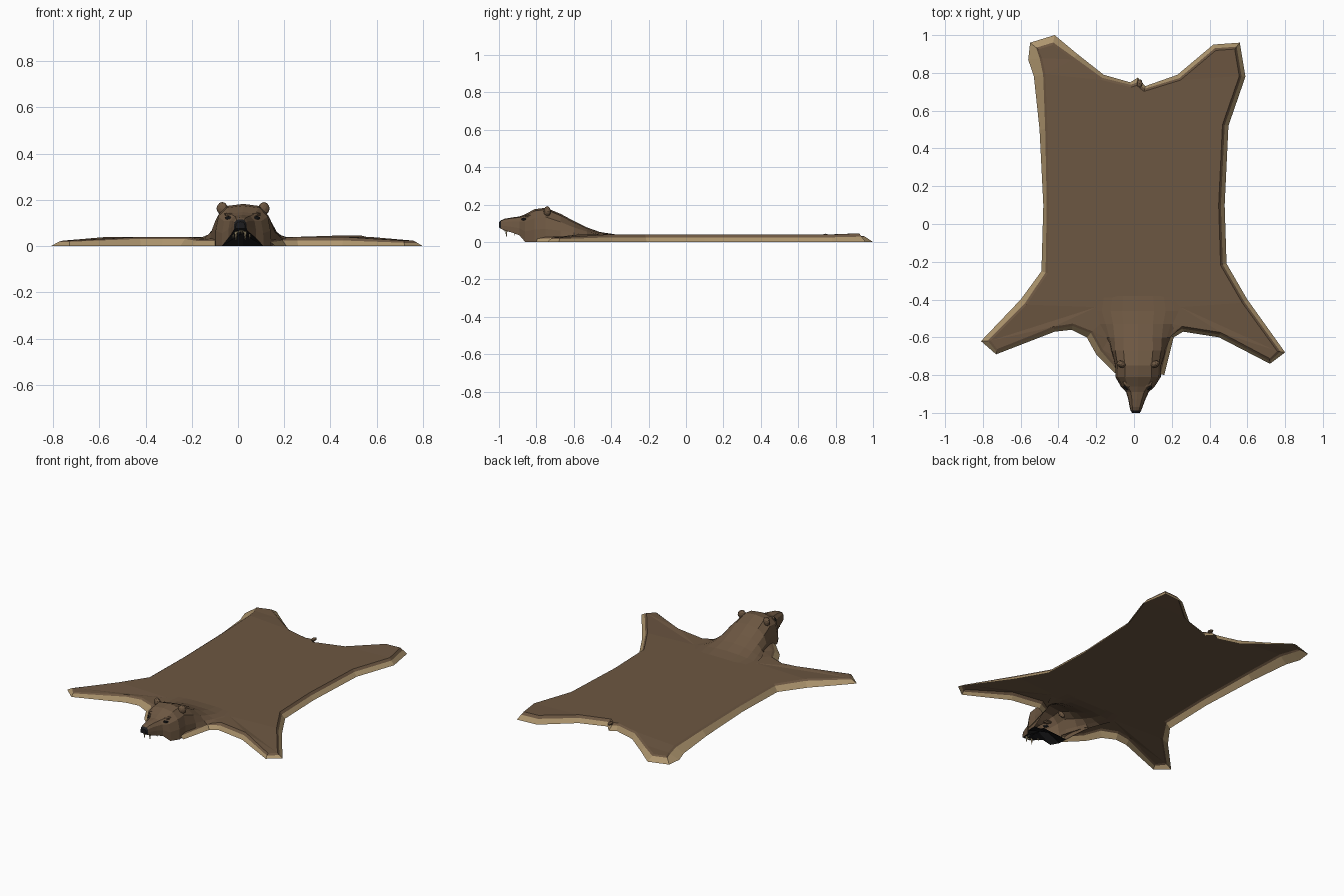
import bpy, bmesh, math
from mathutils import Vector, Matrix
from mathutils.geometry import tessellate_polygon

if "Cube" in bpy.data.objects:
    bpy.data.objects.remove(bpy.data.objects["Cube"])


def material(name, rgb):
    m = bpy.data.materials.new(name)
    m.diffuse_color = (*rgb, 1)
    m.use_nodes = True
    m.node_tree.nodes["Principled BSDF"].inputs["Base Color"].default_value = m.diffuse_color
    return m


BROWN = material("brown fur", (0.152, 0.095, 0.054))
TAN = material("tan border", (0.42, 0.30, 0.155))
BLACK = material("black", (0.012, 0.012, 0.013))
CREAM = material("cream teeth", (0.62, 0.50, 0.28))


def finish(name, bm, *mats, recalc=True):
    if recalc:
        bmesh.ops.recalc_face_normals(bm, faces=bm.faces)
    me = bpy.data.meshes.new(name)
    bm.to_mesh(me)
    bm.free()
    for m in mats:
        me.materials.append(m)
    ob = bpy.data.objects.new(name, me)
    bpy.context.collection.objects.link(ob)
    return ob


# Hide, an open shell: outline on the floor (x, y, border width),
# running anticlockwise from the right of the neck to its left
outline = [
    (0.16, -0.80, .02), (0.21, -0.60, .02), (0.26, -0.57, .015),
    (0.45, -0.60, .015), (0.72, -0.74, .012), (0.80, -0.68, .018), (0.60, -0.40, .02),
    (0.49, -0.21, .02), (0.48, 0.1, .02), (0.50, 0.52, .02), (0.59, 0.78, .02),
    (0.56, 0.96, .02), (0.42, 0.95, .02), (0.23, 0.79, .02), (0.06, 0.73, .012),
    (0.02, 0.775, .02), (-0.02, 0.75, .012), (-0.16, 0.79, .018), (-0.30, 0.90, .025),
    (-0.42, 1.0, .035), (-0.55, 0.96, .035), (-0.56, 0.87, .06), (-0.53, 0.78, .05),
    (-0.50, 0.5, .03), (-0.48, 0.1, .018), (-0.49, -0.25, .022), (-0.60, -0.40, .03),
    (-0.81, -0.62, .025), (-0.73, -0.69, .012), (-0.42, -0.57, .015), (-0.33, -0.56, .02),
    (-0.25, -0.60, .03), (-0.20, -0.69, .03), (-0.10, -0.79, .02),
]
# Notch in the hide where the neck rises
notch = [(-.105, -.70), (-.135, -.61), (-.18, -.53), (-.20, -.44), (-.16, -.39),
         (.20, -.39), (.245, -.44), (.205, -.53), (.178, -.61), (.150, -.70)]


def top_height(x, y):
    if abs(x) > 0.65:
        return 0.024
    if y > 0.85:
        return 0.032 if x < 0 else 0.046
    if y < -0.65 and abs(x) < 0.25:
        return 0.028
    return 0.040


bm = bmesh.new()
lower, middle, upper = [], [], []
n = len(outline)
for i, (x, y, w) in enumerate(outline):
    p = Vector((x, y))
    a = (p - Vector(outline[max(i - 1, 0)][:2])).normalized()
    b = (Vector(outline[min(i + 1, n - 1)][:2]) - p).normalized()
    a, b = (a if i else b), (b if i < n - 1 else a)
    na, nb = Vector((-a.y, a.x)), Vector((-b.y, b.x))
    m = (na + nb).normalized()
    m *= min(1.4, 1 / max(0.3, m.dot(nb)))
    q, r = p + m * w, p + m * (w + .012)
    z = top_height(x, y)
    lower.append(bm.verts.new((x, y, 0)))
    middle.append(bm.verts.new((q.x, q.y, z * (.8 if x < 0 else .62))))
    upper.append(bm.verts.new((r.x, r.y, z)))
for i in range(n - 1):
    j = i + 1
    bm.faces.new((lower[i], lower[j], middle[j], middle[i])).material_index = 1
    bm.faces.new((middle[i], middle[j], upper[j], upper[i]))
loop = upper + [bm.verts.new((x, y, .034 if y < -.6 else .040)) for x, y in notch]
for tri in tessellate_polygon([[Vector((v.co.x, v.co.y, 0)) for v in loop]]):
    f = bm.faces.new([loop[t] for t in tri])
    f.normal_update()
    if f.normal.z < 0:
        f.normal_flip()
finish("rug_hide", bm, BROWN, TAN, recalc=False)

# Neck, head and snout: hollow arches lofted along y
# (y, centre x, half width, top z, bottom z, mouth roof lift, bell blend)
sections = [
    (-0.38, .022, .22, .041, .038, 0, 1), (-0.46, .022, .235, .053, .036, 0, 1),
    (-0.53, .022, .205, .078, .034, 0, .9), (-0.60, .022, .172, .112, .030, 0, .6),
    (-0.67, .022, .145, .150, .015, 0, .2),
    (-0.75, .022, .122, .183, 0, 0, 0), (-0.81, .022, .120, .175, 0, .06, 0),
    (-0.86, .020, .090, .148, 0, .055, 0), (-0.89, .018, .060, .136, .035, .025, 0),
    (-0.93, .015, .045, .131, .050, .015, 0), (-0.97, .011, .034, .124, .062, .005, 0),
    (-0.988, .010, .028, .116, .070, 0, 0), (-1.0, .010, .020, .106, .077, 0, 0),
]
dome = [(1, 0), (.99, .38), (.89, .73), (.58, .95), (0, 1)]
bell = [(1, 0), (.82, .14), (.62, .48), (.36, .85), (0, 1)]
bm = bmesh.new()
rings = []
for y, cx, hw, zt, zb, lift, t in sections:
    half = [(d[0] + (e[0] - d[0]) * t, d[1] + (e[1] - d[1]) * t) for d, e in zip(dome, bell)]
    arch = half + [(-u, v) for u, v in half[-2::-1]]
    ring = [bm.verts.new((cx + u * hw, y, zb + v * (zt - zb))) for u, v in arch]
    ring.append(bm.verts.new((cx, y, zb + lift)))
    rings.append(ring)
k = len(rings[0])
for s in range(len(rings) - 1):
    for i in range(k):
        under = i >= k - 2
        if under and sections[s][0] > -0.74:
            continue
        j = (i + 1) % k
        f = bm.faces.new((rings[s][i], rings[s + 1][i], rings[s + 1][j], rings[s][j]))
        f.material_index = 1 if under or sections[s][0] < -0.98 else 0
bm.faces.new(rings[-1]).material_index = 1
bmesh.ops.delete(bm, geom=[v for v in bm.verts if not v.link_faces], context='VERTS')
finish("head", bm, BROWN, BLACK)


def blob(name, loc, scale, mat, rot_z=0, sub=2):
    bm = bmesh.new()
    bmesh.ops.create_icosphere(bm, subdivisions=sub, radius=1)
    bm.transform(Matrix.Translation(loc) @ Matrix.Rotation(rot_z, 4, 'Z')
                 @ Matrix.Diagonal((*scale, 1)))
    return finish(name, bm, mat)


def fang(name, x, y, z_top, length, r):
    bm = bmesh.new()
    bmesh.ops.create_cone(bm, cap_ends=True, segments=5, radius1=r, radius2=0.001, depth=length)
    bm.transform(Matrix.Translation((x, y, z_top - length / 2)) @ Matrix.Rotation(math.pi, 4, 'X'))
    return finish(name, bm, CREAM)


# Paired ears, eyes, brows and fangs
for side, s in (("left", -1), ("right", 1)):
    blob(f"{side}_ear", (.022 + s * .090, -0.742, .163), (.026, .018, .028), BROWN, s * .4)
    blob(f"{side}_eye", (.020 + s * .062, -0.868, .122), (.019, .008, .009), BLACK, s * .7, 1)
    blob(f"{side}_brow", (.020 + s * .056, -0.846, .138), (.028, .018, .010), BROWN, s * .6, 1)
    fang(f"{side}_front_fang", .011 + s * .020, -0.96, .068, .042, .008)
    fang(f"{side}_back_fang", .015 + s * .036, -0.915, .058, .024, .006)

# Small front teeth
for i in range(4):
    fang(f"front_tooth_{i + 1}", .011 + (i - 1.5) * .007, -0.972, .070, .015, .004)

# Stub of a tail
blob("tail", (.03, 0.745, .034), (.016, .025, .010), BROWN, 0, 1)
